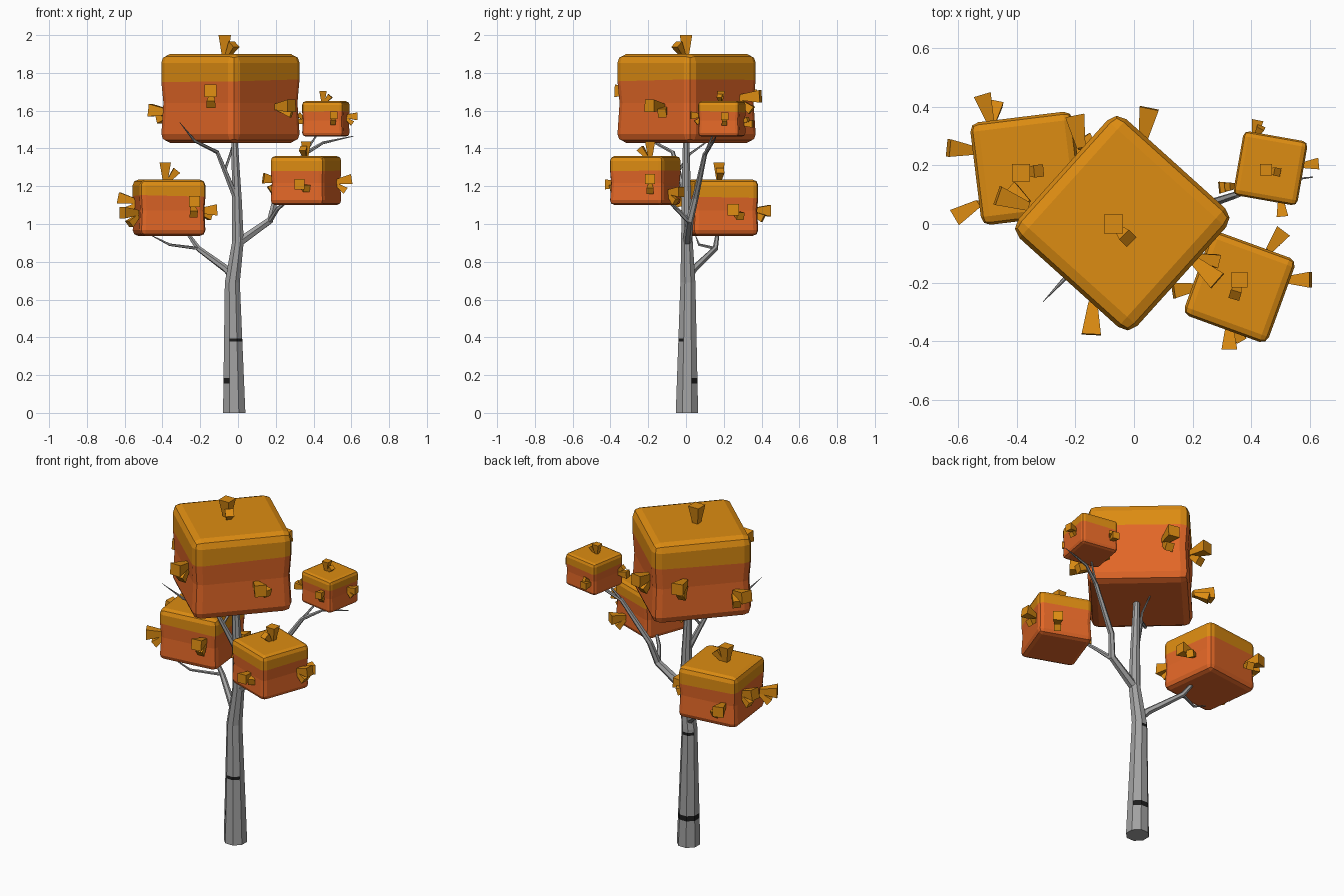
import bpy, bmesh, math, random
from mathutils import Vector, Matrix

if "Cube" in bpy.data.objects:
    bpy.data.objects.remove(bpy.data.objects["Cube"])

random.seed(4)


def material(name, rgb):
    m = bpy.data.materials.new(name)
    m.diffuse_color = (*rgb, 1)
    m.use_nodes = True
    m.node_tree.nodes["Principled BSDF"].inputs["Base Color"].default_value = m.diffuse_color
    return m


OCHRE = material("ochre_leaf", (0.72, 0.262, 0.006))
ORANGE = material("orange_leaf", (0.76, 0.135, 0.02))
GREY = material("grey_bark", (0.36, 0.36, 0.36))
BLACK = material("black_bark", (0.012, 0.012, 0.012))


def finish(bm, name, mats):
    bmesh.ops.recalc_face_normals(bm, faces=bm.faces)
    me = bpy.data.meshes.new(name)
    bm.to_mesh(me)
    bm.free()
    for m in mats:
        me.materials.append(m)
    ob = bpy.data.objects.new(name, me)
    bpy.context.collection.objects.link(ob)
    return ob


def tube(name, pts, sides=6, upright=False, marks=()):
    """Tapered tube through (x, y, z, radius); marks = (z0, z1, face angles)."""
    bm = bmesh.new()
    P = [Vector(p[:3]) for p in pts]
    rings = []
    for i, p in enumerate(P):
        d = P[min(i + 1, len(P) - 1)] - P[max(i - 1, 0)]
        q = Vector((0, 0, 1)).rotation_difference(Vector((0, 0, 1)) if upright else d)
        ring = []
        for k in range(sides):
            a = (k - 0.5) * math.tau / sides
            ring.append(bm.verts.new(p + q @ Vector((math.cos(a), math.sin(a), 0)) * pts[i][3]))
        rings.append(ring)
    for a, b in zip(rings, rings[1:]):
        zc = (a[0].co.z + b[0].co.z) / 2
        for k in range(sides):
            n = (k + 1) % sides
            f = bm.faces.new((a[k], a[n], b[n], b[k]))
            if any(z0 < zc < z1 and round(k * 360 / sides) in angs for z0, z1, angs in marks):
                f.material_index = 1
    bm.faces.new(rings[0][::-1])
    bm.faces.new(rings[-1])
    return finish(bm, name, [GREY, BLACK])


# Trunk, with black bark marks cut in as narrow rings
marks = [(0.155, 0.185, (45, 90, 135, 180, 225)),
         (0.377, 0.395, (270, 315)),
         (0.655, 0.672, (90, 135))]
profile = [(-0.02, 0.005, 0, 0.064), (-0.03, 0.01, 0.69, 0.043), (0.0, 0.005, 0.91, 0.033),
           (-0.006, 0.002, 1.13, 0.028), (-0.02, 0.0, 1.5, 0.016)]


def on_trunk(z):
    for a, b in zip(profile, profile[1:]):
        if a[2] <= z <= b[2]:
            t = (z - a[2]) / (b[2] - a[2])
            return tuple(u + (v - u) * t for u, v in zip(a, b))


heights = sorted([p[2] for p in profile] + [z for m in marks for z in m[:2]])
tube("trunk", [on_trunk(z) for z in heights], 8, True, marks)

# Branches and twigs
tube("left_branch", [(-0.03, 0.01, 0.72, .022), (-0.06, 0.04, 0.76, .02), (-0.21, 0.155, 0.87, .015),
                     (-0.28, 0.17, 0.97, .009)])
tube("left_twig", [(-0.21, 0.155, 0.87, .009), (-0.36, 0.07, 0.89, .007), (-0.46, 0.05, 0.94, .002)], 5)
tube("right_branch", [(0.0, 0.005, 0.9, .026), (0.17, 0.02, 1.02, .02), (0.2, 0.05, 1.14, .017),
                      (0.35, 0.1, 1.37, .012), (0.45, 0.14, 1.43, .008), (0.61, 0.16, 1.465, .002)])
tube("right_front_twig", [(0.165, 0.02, 1.01, .014), (0.21, -0.05, 1.08, .011), (0.3, -0.13, 1.16, .006)])
tube("right_upper_twig", [(0.35, 0.1, 1.37, .008), (0.43, 0.15, 1.49, .004)], 5)
tube("upper_branch", [(-0.008, 0, 1.13, .018), (-0.11, -0.07, 1.38, .011), (-0.23, -0.18, 1.44, .008),
                      (-0.31, -0.265, 1.54, .001)])
tube("upper_twig", [(-0.07, -0.04, 1.28, .008), (-0.04, 0.02, 1.37, .007), (-0.02, 0.13, 1.45, .003)], 5)


# Block-shaped foliage: bevelled box, slight waist, ochre cap over orange
def foliage(name, cx, cy, z0, z1, side, angle):
    h = z1 - z0
    bm = bmesh.new()
    bmesh.ops.create_cube(bm, size=1, matrix=Matrix.Diagonal((side, side, h, 1)))
    bmesh.ops.bevel(bm, geom=bm.edges[:], offset=side * 0.085, segments=2, profile=0.5, affect='EDGES')
    for zf, tilt in ((-0.05, 0), (0.2, 0.03)):
        no = Vector((random.uniform(-tilt, tilt), random.uniform(-tilt, tilt), 1))
        bmesh.ops.bisect_plane(bm, geom=bm.verts[:] + bm.edges[:] + bm.faces[:],
                               plane_co=(0, 0, h * zf), plane_no=no)
    for v in bm.verts:
        if abs(v.co.z + 0.05 * h) < 1e-4:
            v.co.x *= 0.97
            v.co.y *= 0.97
    for f in bm.faces:
        f.material_index = 0 if f.calc_center_median().z > 0.2 * h else 1
    bm.transform(Matrix.Translation((cx, cy, (z0 + z1) / 2)) @ Matrix.Rotation(math.radians(angle), 4, 'Z'))
    finish(bm, name, [OCHRE, ORANGE])


foliage("top_foliage", -0.04, 0.003, 1.43, 1.9, 0.545, -42)
foliage("left_foliage", -0.365, 0.19, 0.937, 1.235, 0.352, 7)
foliage("right_foliage", 0.36, -0.215, 1.1, 1.36, 0.305, -20)
foliage("small_foliage", 0.465, 0.19, 1.463, 1.65, 0.222, -10)


# Leaf tufts: one flared four-sided leaf and a smaller tilted companion
def leaf(bm, base, d, length, size):
    d = Vector(d).normalized()
    m = (Matrix.Translation(Vector(base) + d * length / 2) @ d.to_track_quat('Z', 'Y').to_matrix().to_4x4()
         @ Matrix.Rotation(math.radians(45), 4, 'Z'))
    bmesh.ops.create_cone(bm, cap_ends=True, segments=4, radius1=size * 0.32, radius2=size * 0.707,
                          depth=length, matrix=m)


def tufts(name, length, size, items):
    bm = bmesh.new()
    for base, d, lean in items:
        d = Vector(d).normalized()
        lean = Vector(lean)
        leaf(bm, base, d, length, size)
        leaf(bm, Vector(base) + lean * size * 0.3, d + lean * 0.8, length * 0.72, size * 0.7)
    finish(bm, name, [OCHRE])


DOWN = (0, 0, -1)
tufts("top_leaves", 0.112, 0.066, [
    ((-0.07, 0.0, 1.888), (0, 0, 1), (0.7, -0.7, 0)),
    ((-0.14, -0.265, 1.7), (-0.05, -1, 0.05), DOWN),
    ((0.2, -0.12, 1.62), (0.75, -0.66, 0.05), (0.5, 0.5, -0.5)),
    ((-0.18, 0.26, 1.68), (-0.2, 1, 0), DOWN),
    ((-0.36, 0.06, 1.59), (-0.85, 0.3, 0.1), (0, 0.6, -0.6)),
    ((0.03, 0.285, 1.67), (0.2, 1, 0.05), DOWN)])
tufts("left_leaves", 0.095, 0.06, [
    ((-0.385, 0.175, 1.23), (0, 0, 1), (1, 0.1, 0)),
    ((-0.54, 0.25, 1.12), (-1, 0.1, 0.2), DOWN),
    ((-0.53, 0.07, 1.06), (-0.85, -0.5, 0), DOWN),
    ((-0.49, 0.35, 1.07), (-0.3, 1, 0), (0.6, 0, -0.6)),
    ((-0.24, 0.035, 1.11), (0.1, -1, 0.1), DOWN),
    ((-0.205, 0.25, 1.07), (1, 0, 0.05), (0, 0.6, -0.5))])
tufts("right_leaves", 0.083, 0.054, [
    ((0.36, -0.19, 1.355), (0, 0, 1), (-0.3, -1, 0)),
    ((0.215, -0.215, 1.23), (-1, -0.15, 0.15), DOWN),
    ((0.52, -0.19, 1.225), (1, 0.0, 0.15), DOWN),
    ((0.46, -0.09, 1.17), (0.6, 0.8, 0), DOWN),
    ((0.325, -0.345, 1.21), (0, -1, 0), (0.7, 0, -0.4))])
tufts("small_leaves", 0.06, 0.04, [
    ((0.45, 0.185, 1.645), (0, 0, 1), (1, -0.2, 0)),
    ((0.35, 0.13, 1.54), (-1, -0.1, 0.1), (0, 0, 1)),
    ((0.5, 0.085, 1.575), (0.1, -1, 0), DOWN),
    ((0.57, 0.2, 1.57), (1, 0.1, 0), (0.1, 0, -1)),
    ((0.41, 0.295, 1.53), (0.2, 1, 0), (0.4, 0, 0.6))])
